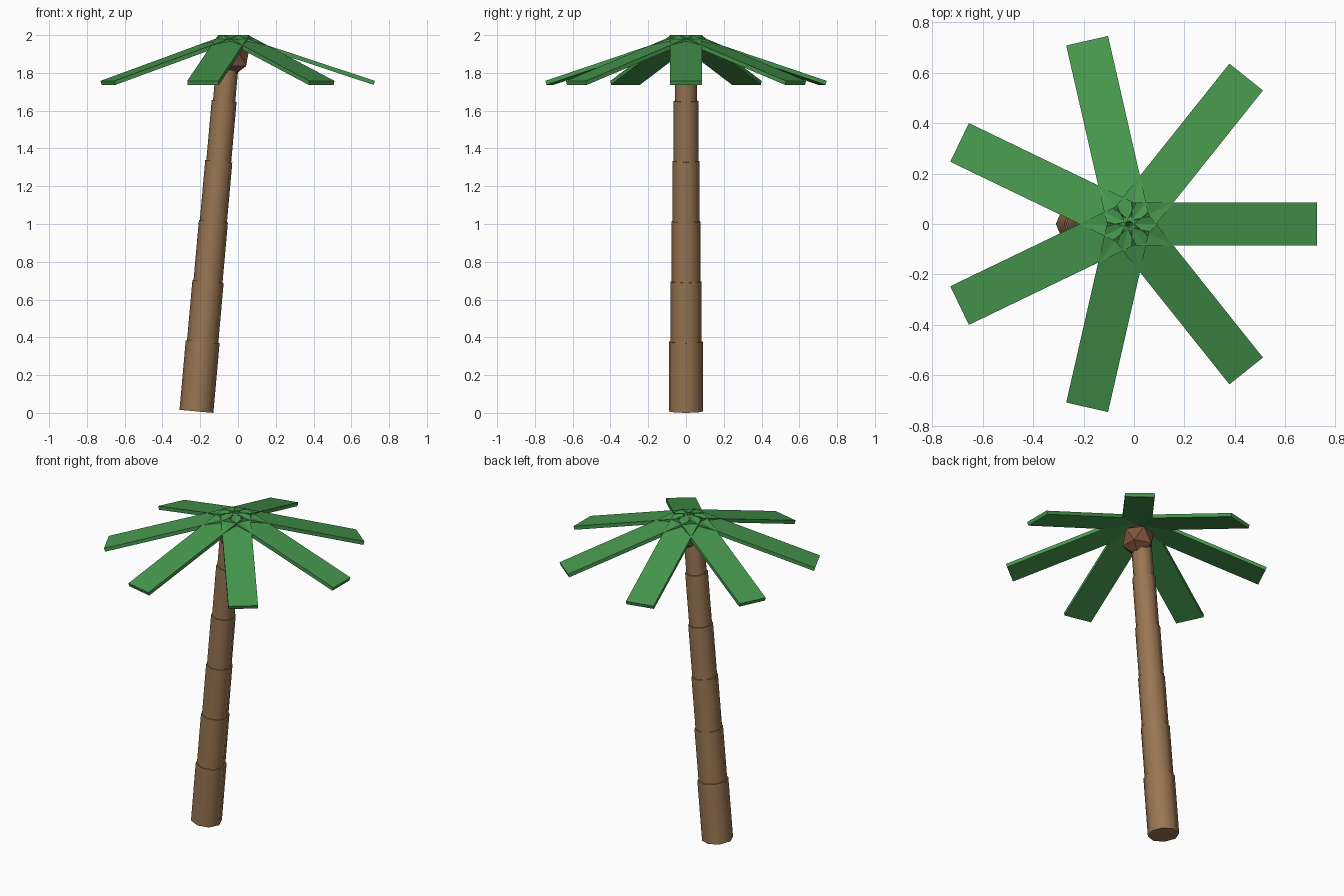
import bpy
import math
from mathutils import Matrix, Vector

if "Cube" in bpy.data.objects:
    bpy.data.objects.remove(bpy.data.objects["Cube"], do_unlink=True)


def material(name, rgb):
    mat = bpy.data.materials.new(name)
    mat.use_nodes = True
    mat.diffuse_color = (*rgb, 1)
    mat.node_tree.nodes["Principled BSDF"].inputs["Base Color"].default_value = (*rgb, 1)
    return mat


BARK = material("bark brown", (0.32, 0.18, 0.085))
HUSK = material("husk brown", (0.21, 0.09, 0.05))
LEAF = material("leaf green", (0.062, 0.31, 0.075))


def finish(name, mat):
    obj = bpy.context.object
    obj.name = name
    obj.data.materials.append(mat)
    return obj


# Leaning trunk: stacked octagonal sections, each narrower than the one below
TILT = math.radians(5.1)
axis = Vector((math.sin(TILT), 0, math.cos(TILT)))
base = Vector((-0.22, 0, 0.008))
joints = [0, 0.37, 0.69, 1.01, 1.33, 1.65, 1.93]
radii = [0.09, 0.083, 0.077, 0.072, 0.066, 0.059]
for i, radius in enumerate(radii):
    low, high = joints[i], joints[i + 1]
    bpy.ops.mesh.primitive_cylinder_add(
        vertices=8, radius=radius, depth=high - low,
        location=base + axis * (low + high) / 2, rotation=(0, TILT, 0))
    finish(f"trunk_section_{i + 1}", BARK)
    bpy.ops.object.shade_smooth_by_angle(angle=math.radians(50))

# Faceted knob under the crown
bpy.ops.mesh.primitive_ico_sphere_add(subdivisions=1, radius=0.1, location=(-0.03, 0, 1.88))
finish("crown_knob", HUSK)

# Seven flat fronds sloping outward from the crown
FRONDS = 7
DROOP = math.radians(18.3)
LENGTH, WIDTH, THICK = 0.772, 0.17, 0.022
crown = Matrix.Translation((-0.02, 0, 2.0))
for i in range(FRONDS):
    bpy.ops.mesh.primitive_cube_add(size=1)
    frond = finish(f"frond_{i + 1}", LEAF)
    # Move the pivot to the inner top edge of the plate
    frond.data.transform(Matrix.Translation((LENGTH / 2, 0, -THICK / 2))
                         @ Matrix.Diagonal((LENGTH, WIDTH, THICK, 1)))
    frond.matrix_world = (crown @ Matrix.Rotation(math.tau * i / FRONDS, 4, 'Z')
                          @ Matrix.Translation((0.012, 0, 0))
                          @ Matrix.Rotation(DROOP, 4, 'Y'))
